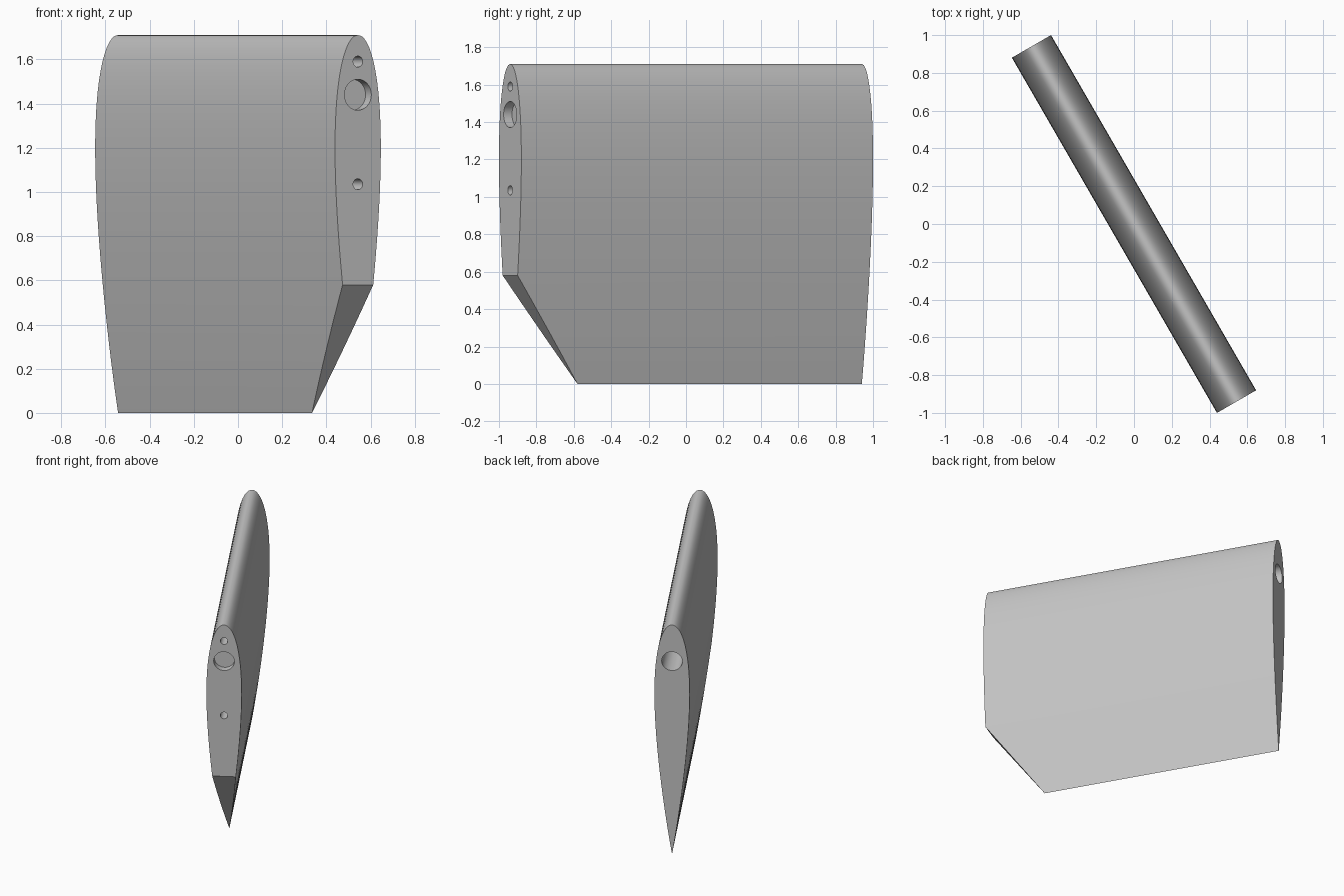
import bpy, bmesh
from math import cos, pi, radians, sqrt
from mathutils import Matrix, Vector

cube = bpy.data.objects.get("Cube")
if cube:
    bpy.data.objects.remove(cube, do_unlink=True)

CHORD = 1.71        # height, rounded edge on top, sharp edge at the bottom
THICK = 0.14        # thickness as a share of the chord
HALF = 1.0856       # half of the span
STEPS = 48

grey = bpy.data.materials.new("grey")
grey.use_nodes = True
colour = (0.55, 0.55, 0.55, 1)
grey.diffuse_color = colour
grey.node_tree.nodes["Principled BSDF"].inputs["Base Color"].default_value = colour


def half_thickness(u):
    """Symmetric foil section with a closed trailing edge."""
    return 5 * THICK * CHORD * (0.2969 * sqrt(u) - 0.126 * u - 0.3516 * u**2
                                + 0.2843 * u**3 - 0.1036 * u**4)


def make_object(name, bm):
    bmesh.ops.recalc_face_normals(bm, faces=bm.faces)
    mesh = bpy.data.meshes.new(name)
    bm.to_mesh(mesh)
    bm.free()
    mesh.materials.append(grey)
    obj = bpy.data.objects.new(name, mesh)
    bpy.context.collection.objects.link(obj)
    return obj


# Foil section, extruded along the span
us = [(1 - cos(pi * i / STEPS)) / 2 for i in range(STEPS + 1)]
side = [(half_thickness(u), CHORD * (1 - u)) for u in us]
side[-1] = (0, 0)
outline = side + [(-x, z) for x, z in side[-2:0:-1]]
bm = bmesh.new()
section = bm.faces.new([bm.verts.new((x, -HALF, z)) for x, z in outline])
grown = bmesh.ops.extrude_face_region(bm, geom=[section])
bmesh.ops.translate(bm, vec=(0, 2 * HALF, 0),
                    verts=[g for g in grown["geom"] if isinstance(g, bmesh.types.BMVert)])

# Slanted lower front corner
run, rise = HALF - 0.67, 0.58
cut = bmesh.ops.bisect_plane(bm, geom=bm.verts[:] + bm.edges[:] + bm.faces[:],
                             plane_co=(0, -HALF, rise),
                             plane_no=Vector((0, -rise, -run)), clear_outer=True)
bmesh.ops.holes_fill(bm, edges=[e for e in bm.edges if e.is_boundary])
bmesh.ops.remove_doubles(bm, verts=bm.verts, dist=1e-5)
foil = make_object("foil_blade", bm)


def drill(name, end, z, radius, depth, segments):
    """Bore a blind round hole into one end of the blade."""
    tool = bmesh.new()
    bmesh.ops.create_cone(tool, cap_ends=True, segments=segments, radius1=radius,
                          radius2=radius, depth=2 * depth,
                          matrix=Matrix.Translation((0, end * HALF, z))
                          @ Matrix.Rotation(pi / 2, 4, 'X'))
    cutter = make_object(name, tool)
    cutter.hide_render = True
    mod = foil.modifiers.new(name, 'BOOLEAN')
    mod.operation = 'DIFFERENCE'
    mod.solver = 'EXACT'
    mod.object = cutter
    bpy.ops.object.modifier_apply(modifier=name)
    bpy.data.objects.remove(cutter, do_unlink=True)


bpy.ops.object.select_all(action='DESELECT')
bpy.context.view_layer.objects.active = foil
foil.select_set(True)

# Shaft sockets at both ends and two pin holes in the front end
drill("front_socket", -1, 1.44, 0.07, 0.052, 48)
drill("back_socket", 1, 1.44, 0.07, 1.0, 48)
for pin_z in (1.59, 1.035):
    drill("pin_hole", -1, pin_z, 0.025, 0.2, 24)

bpy.ops.object.shade_smooth_by_angle(angle=radians(30))
foil.rotation_euler.z = radians(30)
